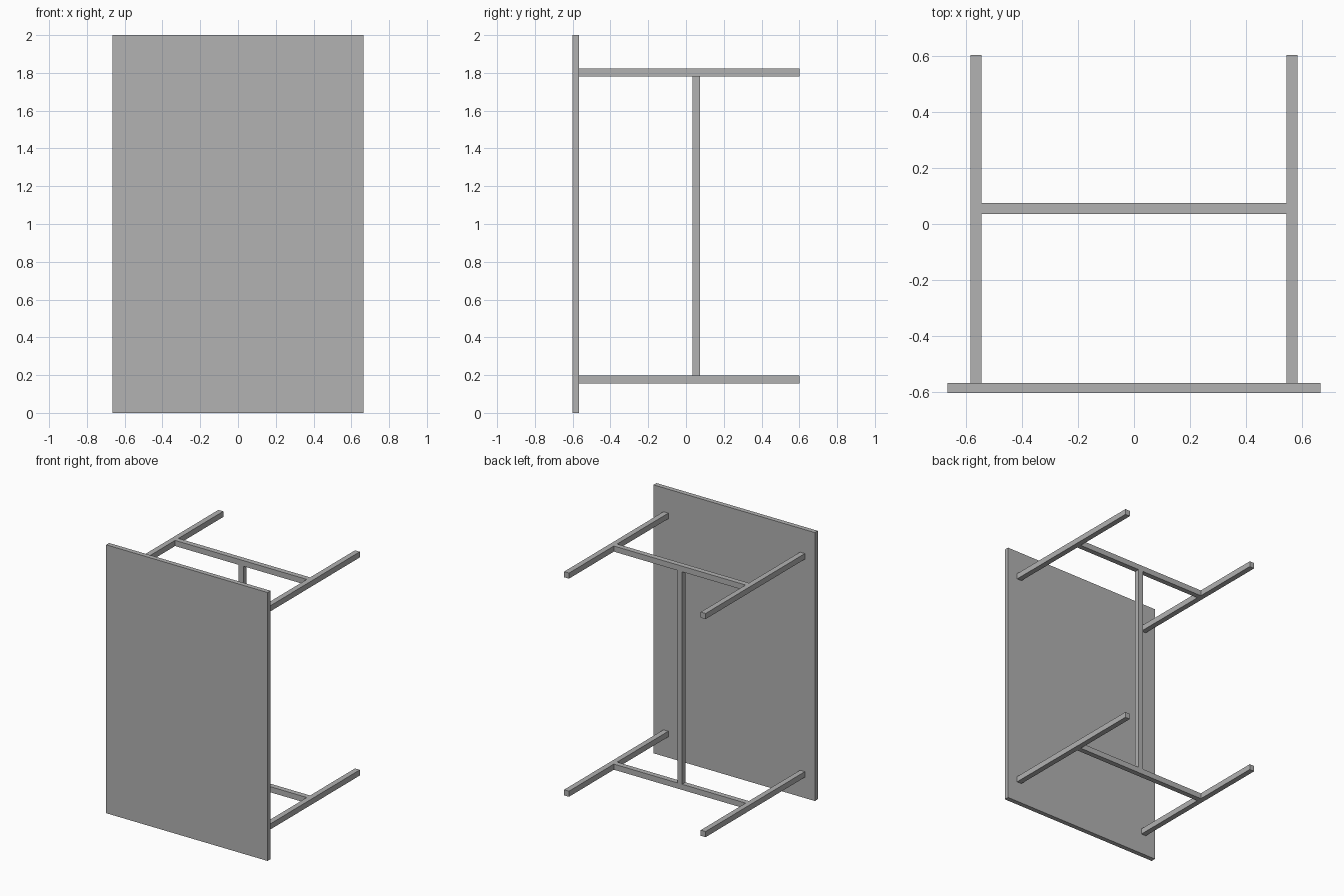
import bpy

# Remove the default cube
cube = bpy.data.objects.get("Cube")
if cube:
    bpy.data.objects.remove(cube, do_unlink=True)

GREY = (0.445, 0.445, 0.445, 1)
grey = bpy.data.materials.new("plain grey")
grey.use_nodes = True
grey.diffuse_color = GREY
grey.node_tree.nodes["Principled BSDF"].inputs["Base Color"].default_value = GREY


def box(name, x, y, z):
    """Box from (min, max) ranges along each axis."""
    spans = (x, y, z)
    bpy.ops.mesh.primitive_cube_add(size=1, location=[(a + b) / 2 for a, b in spans])
    part = bpy.context.object
    part.name = name
    part.scale = [b - a for a, b in spans]
    bpy.ops.object.transform_apply(location=False, rotation=False, scale=True)
    part.data.materials.append(grey)
    return part


# Table lying on its long edge: the top faces the front
BACK_OF_TOP = -0.567
LEG_IN, LEG_OUT = 0.543, 0.583
BAR_Y = (0.035, 0.074)
LEVELS = {"lower": (0.155, 0.197), "upper": (1.78, 1.822)}

box("table_top", (-0.665, 0.665), (-0.602, BACK_OF_TOP), (0, 2))

# Leg pairs, each joined by a crossbar
for level, z in LEVELS.items():
    for side, x in (("left", (LEG_IN, LEG_OUT)), ("right", (-LEG_OUT, -LEG_IN))):
        box(f"{level}_{side}_leg", x, (BACK_OF_TOP, 0.602), z)
    box(f"{level}_crossbar", (-LEG_IN, LEG_IN), BAR_Y, z)

# Long stretcher between the crossbars
box("long_stretcher", (-0.02, 0.02), BAR_Y, (LEVELS["lower"][1], LEVELS["upper"][0]))
